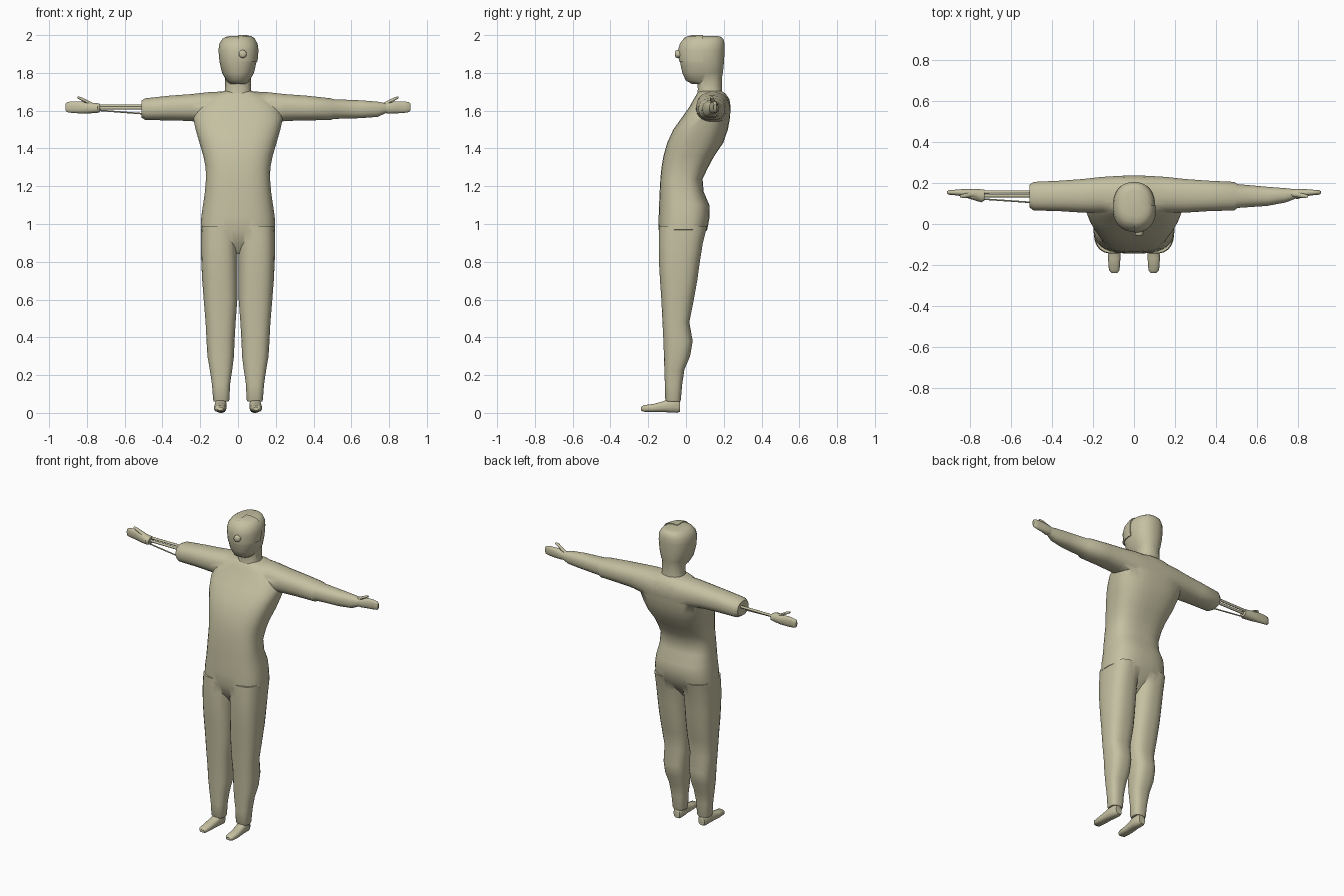
import bpy, bmesh, math

mat = bpy.data.materials.new("khaki")
mat.diffuse_color = (0.56, 0.53, 0.36, 1)


def loft(name, axis, sections, n=24, p=2.3, flip=False):
    """Skin rounded sections (t, a0, a1, b0, b1) along an axis; flip mirrors in x."""
    bm = bmesh.new()
    rings = []
    for t, a0, a1, b0, b1 in sections:
        ring = []
        for i in range(n):
            ang = 2 * math.pi * (i + 0.5) / n
            c, s = math.cos(ang), math.sin(ang)
            a = (a0 + a1) / 2 + (a1 - a0) / 2 * math.copysign(abs(c) ** (2 / p), c)
            b = (b0 + b1) / 2 + (b1 - b0) / 2 * math.copysign(abs(s) ** (2 / p), s)
            x, y, z = {"x": (t, a, b), "y": (a, t, b), "z": (a, b, t)}[axis]
            ring.append(bm.verts.new((-x if flip else x, y, z)))
        rings.append(ring)
    for r, q in zip(rings, rings[1:]):
        for i in range(n):
            j = (i + 1) % n
            bm.faces.new((r[i], r[j], q[j], q[i]))
    bm.faces.new(rings[0])
    bm.faces.new(rings[-1])
    bmesh.ops.recalc_face_normals(bm, faces=bm.faces)
    me = bpy.data.meshes.new(name)
    bm.to_mesh(me)
    bm.free()
    me.materials.append(mat)
    ob = bpy.data.objects.new(name, me)
    bpy.context.collection.objects.link(ob)
    return ob


def boolean(ob, other, op):
    m = ob.modifiers.new("cut", "BOOLEAN")
    m.object, m.operation, m.solver = other, op, "EXACT"
    bpy.context.view_layer.objects.active = ob
    bpy.ops.object.modifier_apply(modifier=m.name)
    bpy.data.objects.remove(other)


def sym(rows):
    """Rows of (z, half width, y front, y back)."""
    return [(z, -w, w, f, b) for z, w, f, b in rows]


# Torso, fading into the crotch at its lower end
body = loft("body_suit", "z", sym([
    (0.84, 0.02, -0.08, 0.01), (0.90, 0.09, -0.125, 0.06),
    (0.97, 0.198, -0.145, 0.113), (1.04, 0.195, -0.145, 0.126),
    (1.10, 0.186, -0.143, 0.124), (1.17, 0.176, -0.14, 0.094),
    (1.24, 0.17, -0.136, 0.088), (1.30, 0.172, -0.13, 0.118),
    (1.36, 0.184, -0.12, 0.15), (1.43, 0.205, -0.10, 0.198),
    (1.50, 0.225, -0.068, 0.222), (1.56, 0.238, -0.025, 0.233),
    (1.62, 0.22, 0.018, 0.237), (1.66, 0.18, 0.04, 0.23),
    (1.69, 0.12, 0.058, 0.21), (1.703, 0.075, 0.07, 0.19)]), n=32, p=2.7)

# Trouser legs
leg = [(0.06, 0.05, 0.128, -0.105, -0.03), (0.07, 0.045, 0.132, -0.11, -0.027),
       (0.15, 0.042, 0.138, -0.112, -0.02), (0.23, 0.03, 0.15, -0.115, -0.008),
       (0.30, 0.021, 0.162, -0.117, 0.022), (0.38, 0.018, 0.167, -0.12, 0.036),
       (0.48, 0.012, 0.172, -0.125, 0.018), (0.60, 0.003, 0.182, -0.131, 0.042),
       (0.70, 0.002, 0.19, -0.138, 0.06), (0.80, 0.002, 0.195, -0.144, 0.074),
       (0.90, 0.002, 0.197, -0.145, 0.09), (0.99, 0.002, 0.195, -0.143, 0.113)]
for flip in (False, True):
    boolean(body, loft("leg", "z", leg, p=2.6, flip=flip), "UNION")

# Both sleeves, with a whole forearm on one side only
sleeve = [(0.07, 0.055, 0.236, 1.51, 1.703), (0.16, 0.052, 0.23, 1.53, 1.698),
          (0.25, 0.055, 0.22, 1.545, 1.688), (0.36, 0.062, 0.212, 1.548, 1.68),
          (0.49, 0.066, 0.206, 1.55, 1.666)]
forearm = [(0.505, 0.078, 0.195, 1.556, 1.661), (0.65, 0.088, 0.182, 1.56, 1.655),
           (0.74, 0.105, 0.175, 1.567, 1.648), (0.785, 0.122, 0.17, 1.588, 1.638)]
stump = [(0.51, 0.08, 0.192, 1.562, 1.655)]
left = [(-t, *r) for t, *r in reversed(sleeve + stump)]
boolean(body, loft("arms", "x", left + sleeve + forearm), "UNION")

# Hands with thumbs; the mechanical one starts at a longer wrist
hand = [(0.80, 0.122, 0.172, 1.584, 1.645), (0.84, 0.135, 0.17, 1.585, 1.65),
        (0.88, 0.141, 0.167, 1.588, 1.65), (0.905, 0.143, 0.165, 1.592, 1.645),
        (0.912, 0.148, 0.16, 1.60, 1.637)]
thumb = [(0.765, 0.135, 0.16, 1.62, 1.64), (0.80, 0.13, 0.156, 1.636, 1.656),
         (0.83, 0.126, 0.148, 1.654, 1.672), (0.85, 0.13, 0.143, 1.665, 1.676)]
wrists = {False: [(0.77, 0.125, 0.17, 1.588, 1.638)],
          True: [(0.73, 0.115, 0.168, 1.592, 1.636), (0.745, 0.105, 0.17, 1.588, 1.64)]}
for flip, side in ((False, "left"), (True, "right")):
    h = loft(side + "_hand", "x", wrists[flip] + hand, n=16, flip=flip)
    boolean(h, loft("thumb", "x", thumb, n=10, flip=flip), "UNION")

# Exposed forearm rods
for i, (y0, z0, y1, z1, r) in enumerate([(0.157, 1.625, 0.155, 1.625, 0.008),
                                         (0.138, 1.614, 0.138, 1.614, 0.008),
                                         (0.104, 1.582, 0.122, 1.602, 0.004)]):
    loft("forearm_rod_%d" % (i + 1), "x",
         [(t, y - r, y + r, z - r, z + r) for t, y, z in ((0.48, y0, z0), (0.74, y1, z1))],
         n=10, p=2, flip=True)

# Feet
foot = [(-0.238, 0.08, 0.11, 0.013, 0.03), (-0.225, 0.07, 0.123, 0.006, 0.041),
        (-0.17, 0.066, 0.127, 0.004, 0.048), (-0.12, 0.063, 0.125, 0.004, 0.062),
        (-0.09, 0.06, 0.122, 0.002, 0.075), (-0.045, 0.06, 0.12, 0.0, 0.075),
        (-0.032, 0.068, 0.112, 0.006, 0.06)]
for flip, side in ((False, "left"), (True, "right")):
    loft(side + "_foot", "y", foot, n=16, p=2.6, flip=flip)

# Head and neck
skull = [(1.742, 0.045, 0.03, 0.17), (1.76, 0.062, -0.002, 0.188),
         (1.80, 0.085, -0.02, 0.196), (1.86, 0.099, -0.033, 0.202),
         (1.92, 0.104, -0.038, 0.205), (1.955, 0.099, -0.028, 0.205),
         (1.98, 0.083, -0.006, 0.198), (1.99, 0.066, 0.012, 0.188),
         (1.996, 0.04, 0.04, 0.165)]
head = loft("head", "z", sym(skull), n=28)
neck = sym([(1.67, 0.078, 0.055, 0.197), (1.71, 0.07, 0.062, 0.191), (1.79, 0.068, 0.06, 0.19)])
boolean(head, loft("neck", "z", neck), "UNION")

# Face plate: a slightly larger shell over one quarter of the head
g = 0.005
plate = loft("face_plate", "z", sym([(z + (0.004 if z > 1.97 else 0), w + g, f - g, b + g)
                                     for z, w, f, b in skull]), n=28)
bpy.ops.mesh.primitive_cube_add(size=1, location=(0.1, -0.005, 1.96))
cutter = bpy.context.object
cutter.scale = (0.2, 0.19, 0.2)
bpy.context.view_layer.update()
boolean(plate, cutter, "INTERSECT")

# Round eye on the plate
loft("eye", "y", [(t, 0.025 - r, 0.025 + r, 1.90 - r, 1.90 + r) for t, r in
                  ((-0.03, 0.021), (-0.05, 0.021), (-0.056, 0.017), (-0.059, 0.009))], n=16, p=2)

# Smooth shading with sharp edges kept
bpy.ops.object.select_all(action="DESELECT")
for ob in bpy.context.scene.objects:
    ob.data.materials.clear()
    ob.data.materials.append(mat)
    ob.select_set(True)
bpy.context.view_layer.objects.active = body
bpy.ops.object.shade_smooth_by_angle(angle=math.radians(45))
